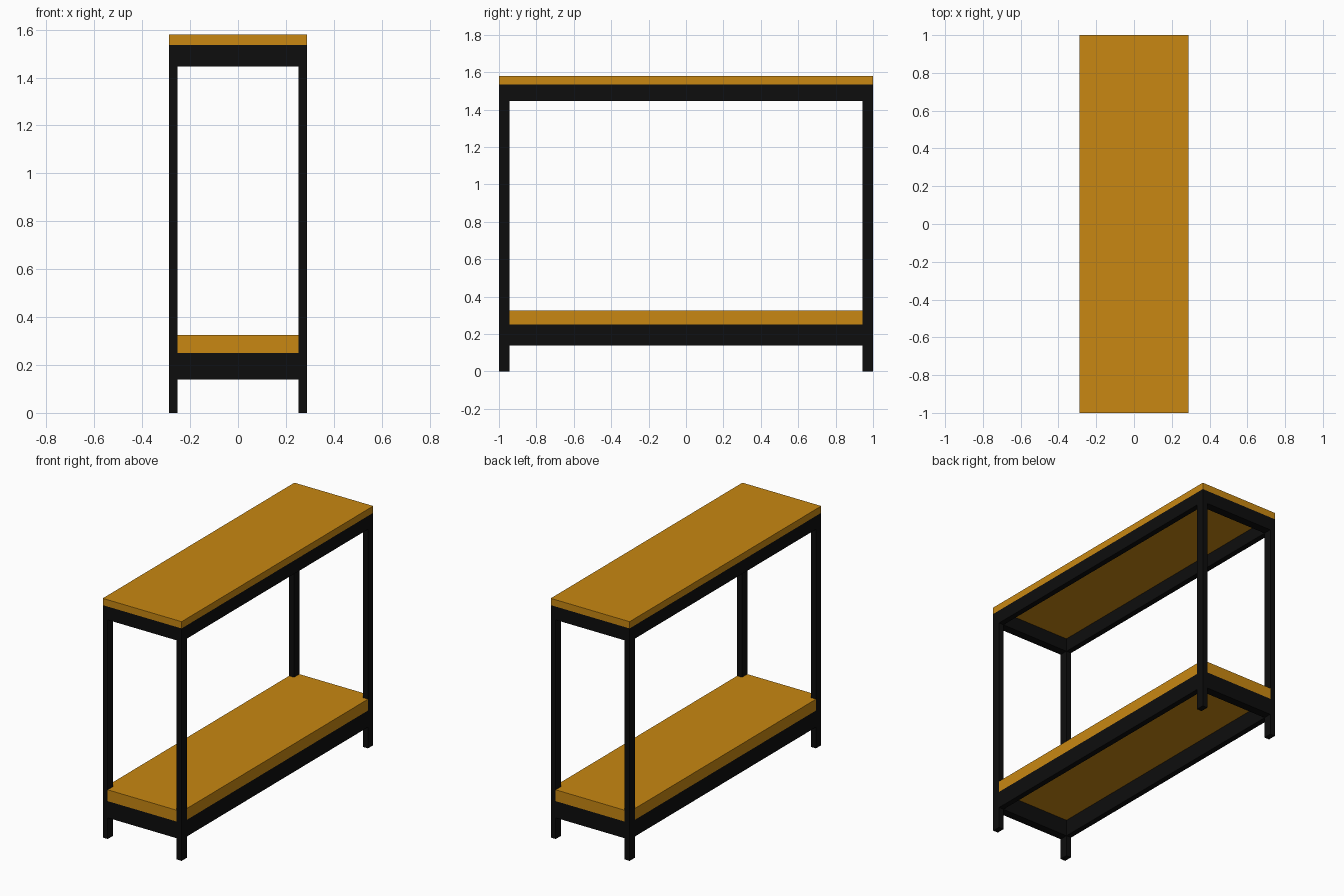
import bpy, bmesh

if "Cube" in bpy.data.objects:
    bpy.data.objects.remove(bpy.data.objects["Cube"])

X, Y = 0.288, 1.0          # half footprint
LX, LY = 0.036, 0.055      # leg section
IX, IY = X - LX, Y - LY    # inner faces of the frame


def material(name, color):
    m = bpy.data.materials.new(name)
    m.diffuse_color = color
    m.use_nodes = True
    m.node_tree.nodes["Principled BSDF"].inputs["Base Color"].default_value = m.diffuse_color
    return m


METAL = material("black_metal", (0.004, 0.004, 0.004, 1))
WOOD = material("wood", (0.58, 0.245, 0.006, 1))


def prism(name, outline, z0, z1, mat):
    """Extrude an xy outline from z0 to z1."""
    bm = bmesh.new()
    face = bm.faces.new([bm.verts.new((x, y, z0)) for x, y in outline])
    ext = bmesh.ops.extrude_face_region(bm, geom=[face])
    top = [v for v in ext["geom"] if isinstance(v, bmesh.types.BMVert)]
    bmesh.ops.translate(bm, verts=top, vec=(0, 0, z1 - z0))
    bmesh.ops.recalc_face_normals(bm, faces=bm.faces)
    me = bpy.data.meshes.new(name)
    bm.to_mesh(me)
    bm.free()
    me.materials.append(mat)
    ob = bpy.data.objects.new(name, me)
    bpy.context.collection.objects.link(ob)
    return ob


def box(name, x0, x1, y0, y1, z0, z1, mat):
    return prism(name, [(x0, y0), (x1, y0), (x1, y1), (x0, y1)], z0, z1, mat)


# Four legs
for sx, side in ((-1, "left"), (1, "right")):
    for sy, end in ((-1, "front"), (1, "back")):
        cx, cy = sx * (X - LX / 2), sy * (Y - LY / 2)
        box(f"{end}_{side}_leg", cx - LX / 2, cx + LX / 2,
            cy - LY / 2, cy + LY / 2, 0, 1.535, METAL)

# Upper and lower rails between the legs
for level, z0, z1 in (("lower", 0.14, 0.25), ("upper", 1.447, 1.535)):
    box(f"{level}_left_rail", -X, -IX, -IY, IY, z0, z1, METAL)
    box(f"{level}_right_rail", IX, X, -IY, IY, z0, z1, METAL)
    box(f"{level}_front_rail", -IX, IX, -Y, -IY, z0, z1, METAL)
    box(f"{level}_back_rail", -IX, IX, IY, Y, z0, z1, METAL)

# Table top
box("table_top", -X, X, -Y, Y, 1.535, 1.58, WOOD)

# Lower shelf, notched around the legs
prism("lower_shelf", [
    (-IX, -Y), (IX, -Y), (IX, -IY), (X, -IY), (X, IY), (IX, IY),
    (IX, Y), (-IX, Y), (-IX, IY), (-X, IY), (-X, -IY), (-IX, -IY),
], 0.25, 0.325, WOOD)
